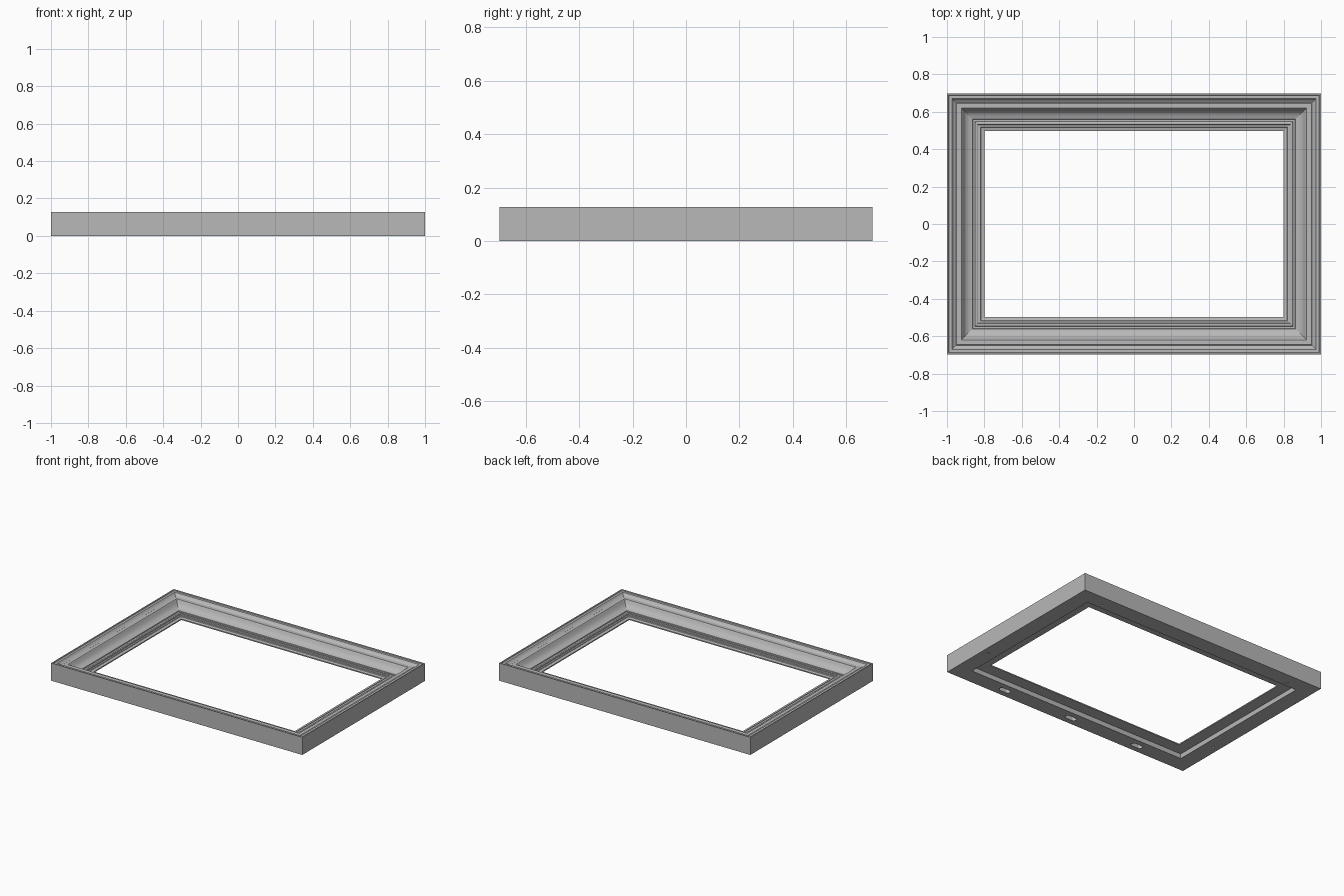
import bpy, bmesh, math
from mathutils import Vector

cube = bpy.data.objects.get("Cube")
if cube:
    bpy.data.objects.remove(cube, do_unlink=True)

HALF_X, HALF_Y, HEIGHT = 1.0, 0.697, 0.127

grey = bpy.data.materials.new("plain_grey")
grey.use_nodes = True
grey.diffuse_color = (0.48, 0.48, 0.48, 1)
grey.node_tree.nodes["Principled BSDF"].inputs["Base Color"].default_value = grey.diffuse_color


def make_object(name, bm):
    bmesh.ops.recalc_face_normals(bm, faces=bm.faces)
    mesh = bpy.data.meshes.new(name)
    bm.to_mesh(mesh)
    bm.free()
    mesh.materials.append(grey)
    obj = bpy.data.objects.new(name, mesh)
    bpy.context.collection.objects.link(obj)
    return obj


def arc(start, end, sag, steps=6):
    """Points of a shallow curve between two profile points, bowed down by sag."""
    a, b = Vector(start), Vector(end)
    normal = Vector((b.y - a.y, a.x - b.x)).normalized()
    return [a.lerp(b, i / steps) + normal * sag * math.sin(math.pi * i / steps)
            for i in range(steps + 1)]


# Moulding section: distance in from the outer edge, height
profile = [(0, 0), (0, HEIGHT), (0.007, HEIGHT), (0.01, 0.122), (0.027, 0.122)]
profile += arc((0.03, 0.119), (0.048, 0.104), 0.002, 3)
profile += [(0.052, 0.107), (0.078, 0.107), (0.082, 0.103)]
profile += arc((0.084, 0.099), (0.132, 0.06), 0.008)
profile += [(0.136, 0.06), (0.138, 0.054), (0.15, 0.054)]
profile += arc((0.152, 0.057), (0.165, 0.057), -0.003, 4)
profile += [(0.167, 0.05), (0.178, 0.05), (0.181, 0.046), (0.2, 0.042)]
# Rebate behind the opening
profile += [(0.2, 0.034), (0.115, 0.034), (0.115, 0)]

# Sweep the section around four mitred corners
bm = bmesh.new()
rings = []
for sx, sy in ((-1, -1), (1, -1), (1, 1), (-1, 1)):
    rings.append([bm.verts.new((sx * (HALF_X - d), sy * (HALF_Y - d), z)) for d, z in profile])
count = len(profile)
for i, ring in enumerate(rings):
    following = rings[(i + 1) % 4]
    for j in range(count):
        k = (j + 1) % count
        bm.faces.new((ring[j], following[j], following[k], ring[k]))
frame = make_object("picture_frame", bm)


def slot_cutter(name, x, y, straight, radius, depth):
    """Rounded slot along x, cut upward from the underside."""
    bm = bmesh.new()
    outline = []
    for side, turn in ((1, -0.5), (-1, 0.5)):
        for i in range(9):
            angle = math.pi * (turn + i / 8)
            outline.append(bm.verts.new((x + side * straight / 2 + radius * math.cos(angle),
                                         y + radius * math.sin(angle), -0.02)))
    face = bm.faces.new(outline)
    moved = bmesh.ops.extrude_face_region(bm, geom=[face])["geom"]
    bmesh.ops.translate(bm, vec=(0, 0, depth + 0.02),
                        verts=[v for v in moved if isinstance(v, bmesh.types.BMVert)])
    cutter = make_object(name, bm)
    cutter.hide_render = True
    return cutter


# Hanging slots along the front and small pin holes on the other sides
cutters = [slot_cutter("hanging_slot_cutter", x, -0.64, 0.05, 0.018, 0.04)
           for x in (-0.56, 0, 0.56)]
for side in (-1, 1):
    for x, y in ((0.953, -0.335), (0.785, 0.615)):
        cutters.append(slot_cutter("pin_hole_cutter", side * x, y, 0.002, 0.008, 0.04))

bpy.context.view_layer.objects.active = frame
for cutter in cutters:
    cut = frame.modifiers.new("cut", 'BOOLEAN')
    cut.operation = 'DIFFERENCE'
    cut.solver = 'EXACT'
    cut.object = cutter
    bpy.ops.object.modifier_apply(modifier=cut.name)
    bpy.data.objects.remove(cutter, do_unlink=True)
